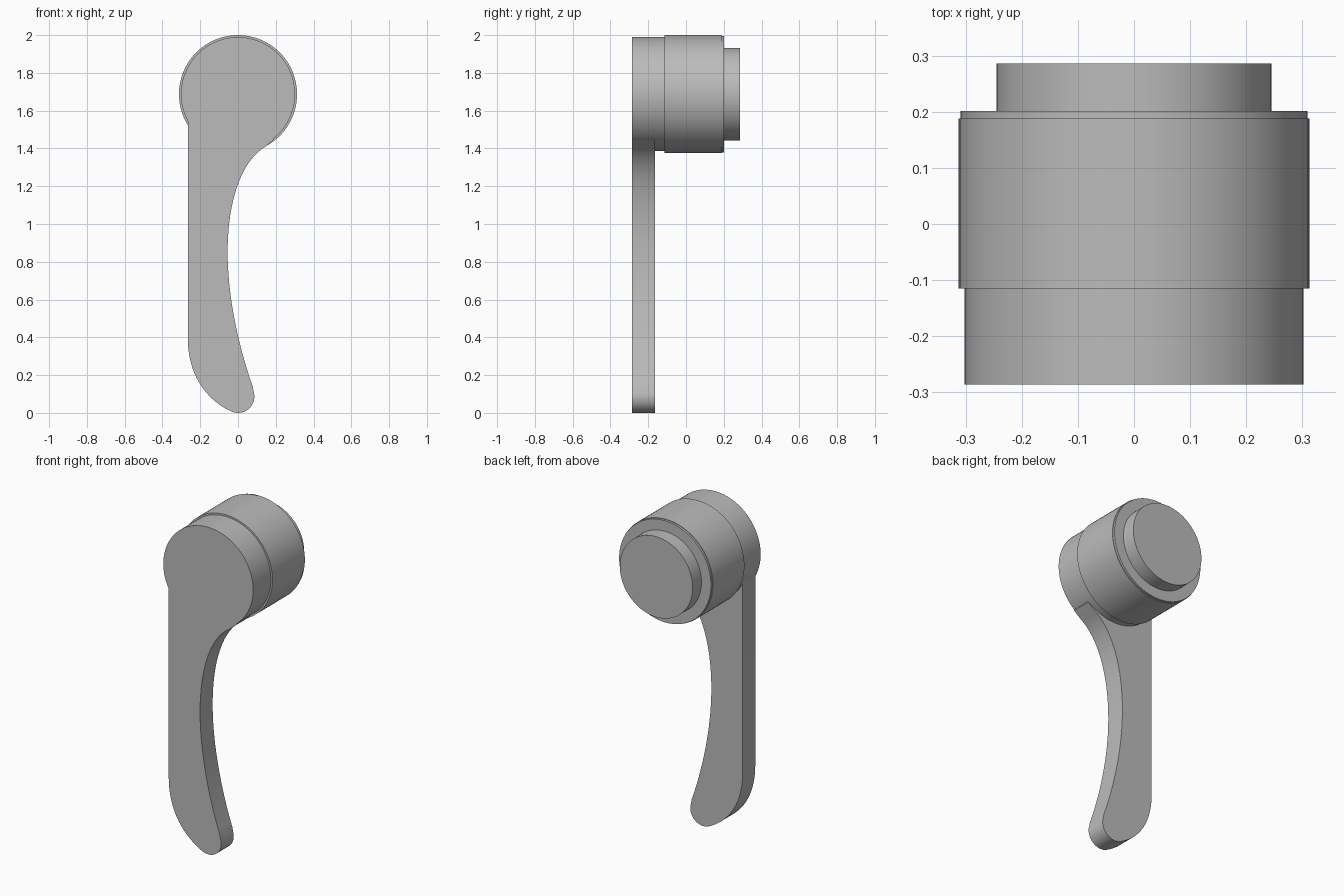
import bpy, bmesh, math
from mathutils import Vector
from mathutils.geometry import interpolate_bezier

cube = bpy.data.objects.get("Cube")
if cube:
    bpy.data.objects.remove(cube, do_unlink=True)

metal = bpy.data.materials.new("plain grey")
metal.use_nodes = True
grey = (0.5, 0.5, 0.5, 1)
metal.diffuse_color = grey
metal.node_tree.nodes["Principled BSDF"].inputs["Base Color"].default_value = grey

AXIS_Z = 1.6875
FRONT, BACK = -0.286, 0.286


def make_object(name, bm):
    bmesh.ops.recalc_face_normals(bm, faces=bm.faces)
    mesh = bpy.data.meshes.new(name)
    bm.to_mesh(mesh)
    bm.free()
    mesh.materials.append(metal)
    obj = bpy.data.objects.new(name, mesh)
    bpy.context.collection.objects.link(obj)
    return obj


def turned(name, profile, sides=96):
    """Stack of rings (radius, y) around the hub axis, capped at both ends."""
    bm = bmesh.new()
    rings = []
    for r, y in profile:
        angles = [math.tau * i / sides for i in range(sides)]
        rings.append([bm.verts.new((r * math.cos(a), y, AXIS_Z + r * math.sin(a))) for a in angles])
    for a, b in zip(rings, rings[1:]):
        for i in range(sides):
            j = (i + 1) % sides
            bm.faces.new((a[i], a[j], b[j], b[i]))
    bm.faces.new(rings[0])
    bm.faces.new(rings[-1])
    return make_object(name, bm)


def plate(name, outline, y0, y1):
    """Outline in x and z, extruded from y0 to y1."""
    bm = bmesh.new()
    face = bm.faces.new([bm.verts.new((x, y0, z)) for x, z in outline])
    grown = bmesh.ops.extrude_face_region(bm, geom=[face])["geom"]
    verts = [v for v in grown if isinstance(v, bmesh.types.BMVert)]
    bmesh.ops.translate(bm, verts=verts, vec=(0, y1 - y0, 0))
    return make_object(name, bm)


def curve(a, b, c, d, n=20):
    pts = interpolate_bezier(*[Vector((x, z, 0)) for x, z in (a, b, c, d)], n)
    return [(p.x, p.y) for p in pts]


# Hub: front disc, wide collar with a fine step, and rear boss
hub = turned("hub_and_lever", [
    (0.302, FRONT), (0.302, -0.115), (0.3125, -0.115), (0.3125, 0.188),
    (0.309, 0.188), (0.309, 0.201), (0.245, 0.201), (0.245, BACK)])

# Lever: straight outer edge, curved heel, round tip, hollowed inner edge
tip = [(0.087 * math.cos(t), 0.087 + 0.087 * math.sin(t))
       for t in [math.radians(-110 + 130 * i / 16) for i in range(17)]]
outline = [(-0.266, AXIS_Z - 0.05)]
outline += curve((-0.266, 0.40), (-0.266, 0.20), (-0.17, 0.075), (-0.045, 0.012))
outline += tip
outline += curve((0.078, 0.14), (0.01, 0.33), (-0.055, 0.6), (-0.055, 0.85))
outline += curve((-0.055, 0.85), (-0.055, 1.12), (0.015, 1.33), (0.145, 1.41))[1:]
outline += [(0.19, 1.447), (0.19, AXIS_Z - 0.05)]
lever = plate("lever_helper", outline, FRONT, -0.165)

# Join the lever to the hub as one solid
union = hub.modifiers.new("join lever", "BOOLEAN")
union.operation = "UNION"
union.solver = "EXACT"
union.object = lever
bpy.context.view_layer.objects.active = hub
hub.select_set(True)
bpy.ops.object.modifier_apply(modifier=union.name)
bpy.data.objects.remove(lever, do_unlink=True)
bpy.ops.object.shade_smooth_by_angle(angle=math.radians(30))
